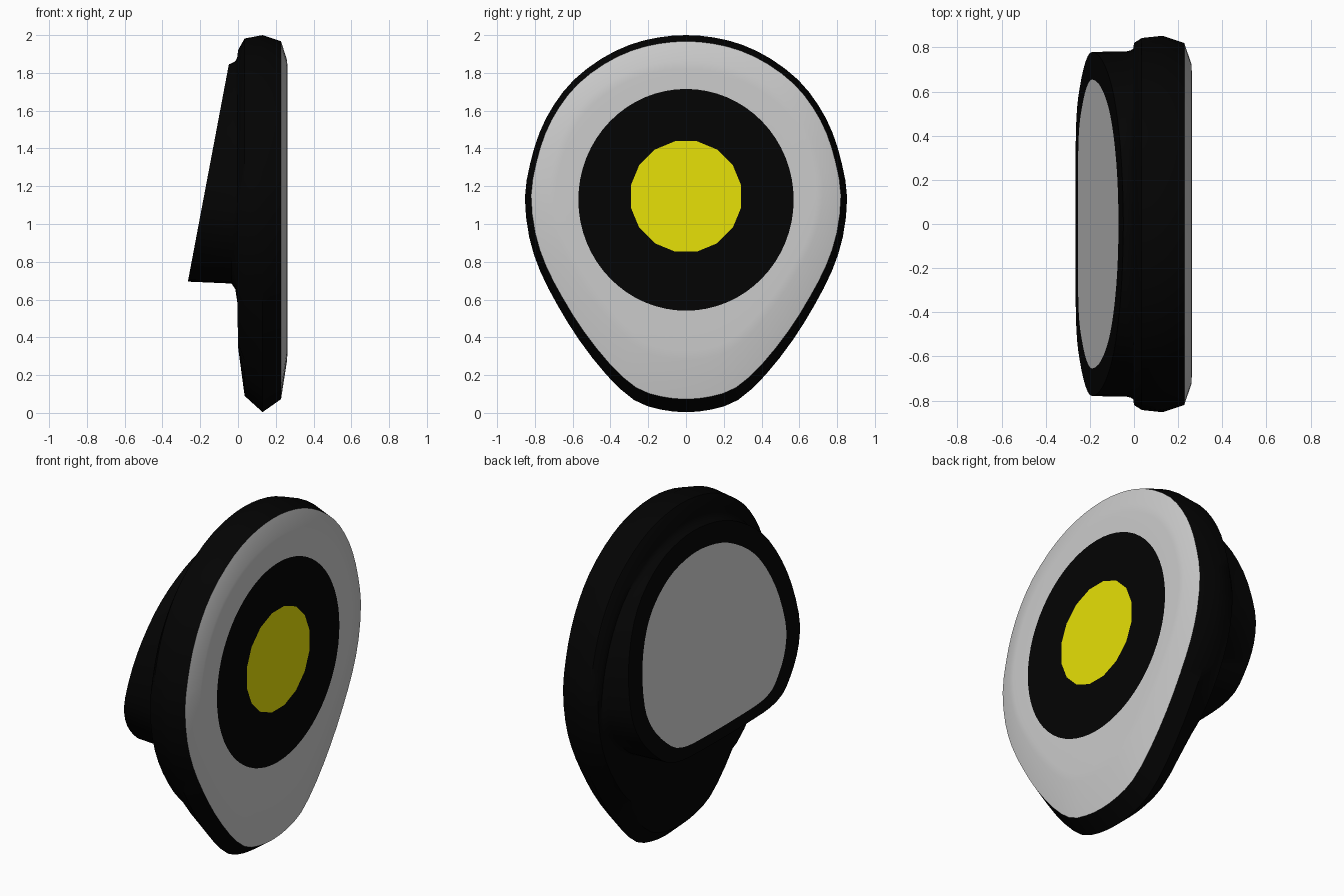
import bpy, bmesh, math

if "Cube" in bpy.data.objects:
    bpy.data.objects.remove(bpy.data.objects["Cube"])

# Half outlines (y, z) from top to bottom, 17 points each
EGG = [(0, 2), (.15, 1.987), (.3, 1.948), (.45, 1.874), (.595, 1.762), (.7, 1.63),
       (.775, 1.485), (.825, 1.32), (.853, 1.14), (.83, .93), (.772, .75), (.68, .57),
       (.565, .385), (.42, .2), (.275, .068), (.135, .018), (0, .004)]
DOME = [(0, 1.845), (.13, 1.835), (.27, 1.805), (.4, 1.75), (.53, 1.665), (.63, 1.56),
        (.71, 1.42), (.76, 1.27), (.78, 1.1), (.76, .99), (.705, .89), (.62, .80),
        (.53, .735), (.41, .705), (.27, .698), (.13, .696), (0, .695)]


def smooth(half):
    """Add a Catmull-Rom midpoint between neighbours of a half outline."""
    ext = [(-half[1][0], half[1][1])] + half + [(-half[-2][0], half[-2][1])]
    out = []
    for a, b, c, d in zip(ext, ext[1:], ext[2:], ext[3:]):
        out += [b, tuple((9 * (q + r) - p - s) / 16 for p, q, r, s in zip(a, b, c, d))]
    return out + [half[-1]]


EGG, DOME = smooth(EGG), smooth(DOME)
# Egg with its tip flattened off, where the plate meets the back plane
BACK = [(y, (max(z, 0) ** 3 + .35 ** 3) ** (1 / 3)) for y, z in EGG]
N = 2 * (len(EGG) - 1)


def slope(z):
    return -.265 + (z - .697) * .1886


def ring(half, x, w, top, bottom):
    """Mirror a half outline and fit it to half width w and a z range; x may follow z."""
    w0, t0, b0 = max(p[0] for p in half), half[0][1], half[-1][1]
    pts = half + [(-y, z) for y, z in half[-2:0:-1]]
    out = []
    for y, z in pts:
        z = bottom + (z - b0) / (t0 - b0) * (top - bottom)
        out.append((x(z) if callable(x) else x, y * w / w0, z))
    return out


def circle(x, ry, rz, zc, sides=N):
    """N-point ellipse whose points lie on a polygon with the given number of sides."""
    out = []
    for i in range(N):
        t = i * 2 * math.pi / N
        step = 2 * math.pi / sides
        off = (t + step / 2) % step - step / 2      # a side's middle sits at the top
        f = math.cos(step / 2) / math.cos(off) if sides < N else 1
        out.append((x, f * ry * math.sin(t), zc + f * rz * math.cos(t)))
    return out


def loft(name, rings, cap=None, color=None):
    bm = bmesh.new()
    vs = [[bm.verts.new(p) for p in r] for r in rings]
    for a, b in zip(vs, vs[1:]):
        for i in range(N):
            j = (i + 1) % N
            bm.faces.new((a[i], b[i], b[j], a[j]))
    if cap == "back":
        bm.faces.new(vs[0])
    elif cap == "front":
        bm.faces.new(vs[-1][::-1])
    me = bpy.data.meshes.new(name)
    bm.to_mesh(me)
    bm.free()
    ob = bpy.data.objects.new(name, me)
    bpy.context.collection.objects.link(ob)
    if color:
        me.materials.append(color)
    bpy.context.view_layer.objects.active = ob
    ob.select_set(True)
    bpy.ops.object.shade_smooth_by_angle(angle=math.radians(40))
    ob.select_set(False)


def material(name, rgb):
    m = bpy.data.materials.new(name)
    m.diffuse_color = (*rgb, 1)
    m.use_nodes = True
    m.node_tree.nodes["Principled BSDF"].inputs["Base Color"].default_value = m.diffuse_color
    return m


black = material("black", (.001, .001, .001))
yellow = material("yellow", (.8, .75, .002))

# Shared boundary rings
FACE = .262
back_edge = ring(DOME, slope, .655, 1.73, .755)
front_edge = ring(EGG, .228, .82, 1.967, .073)
iris_edge = circle(FACE, .57, .587, 1.128)
pupil_edge = circle(FACE, .298, .298, 1.146, 16)

# Black shell: sloped dome rim, dome wall, fillet, egg-shaped plate
loft("shell", [back_edge,
               ring(DOME, slope, .78, 1.845, .695),
               ring(DOME, -.035, .782, 1.85, .685),
               ring(DOME, -.014, .787, 1.862, .655),
               ring(DOME, -.003, .795, 1.885, .58),
               ring(BACK, 0, .82, 1.92, .35),
               ring(EGG, .035, .843, 1.982, .09),
               ring(EGG, .13, .853, 2, .004),
               front_edge], color=black)

# Grey panel on the sloped back
loft("back_panel", [back_edge], cap="back")

# Grey front face with a softly bevelled edge
loft("front_face", [front_edge,
                    ring(EGG, FACE - .002, .725, 1.866, .28),
                    ring(EGG, FACE, .69, 1.82, .33), iris_edge])

# Black ring and yellow centre disc
loft("dark_ring", [iris_edge, pupil_edge], color=black)
loft("centre_disc", [pupil_edge], cap="front", color=yellow)
